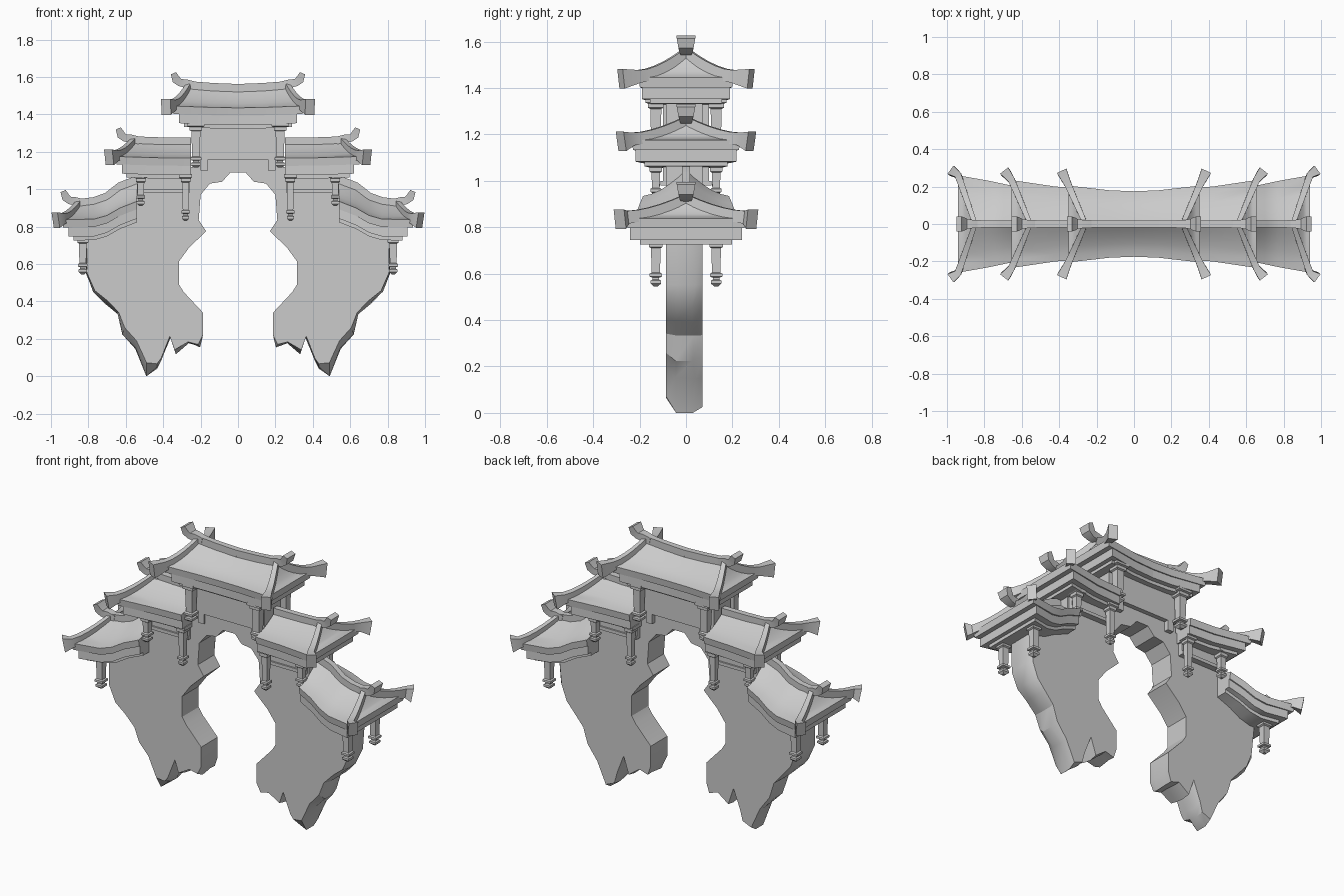
import bpy, bmesh, random
from mathutils import Vector

random.seed(4)
old = bpy.data.objects.get("Cube")
if old:
    bpy.data.objects.remove(old, do_unlink=True)

stone = bpy.data.materials.new("pale_grey_stone")
stone.use_nodes = True
grey = (0.6, 0.6, 0.6, 1.0)
stone.diffuse_color = grey
stone.node_tree.nodes["Principled BSDF"].inputs["Base Color"].default_value = grey


def add_mesh(name, verts, faces, mirror_x=True, mirror_y=False):
    mesh = bpy.data.meshes.new(name)
    mesh.from_pydata([tuple(v) for v in verts], [], faces)
    bm = bmesh.new()
    bm.from_mesh(mesh)
    bmesh.ops.recalc_face_normals(bm, faces=bm.faces)
    bm.to_mesh(mesh)
    bm.free()
    mesh.materials.append(stone)
    obj = bpy.data.objects.new(name, mesh)
    bpy.context.collection.objects.link(obj)
    bpy.ops.object.select_all(action="DESELECT")
    obj.select_set(True)
    bpy.context.view_layer.objects.active = obj
    bpy.ops.object.shade_smooth_by_angle(angle=0.5)
    if mirror_x or mirror_y:
        mod = obj.modifiers.new("Mirror", "MIRROR")
        mod.use_axis = (mirror_x, mirror_y, False)
    return obj


def bridge(rings):
    """Side faces joining closed rings of equal length."""
    n = len(rings[0])
    return [(r * n + i, r * n + (i + 1) % n, (r + 1) * n + (i + 1) % n, (r + 1) * n + i)
            for r in range(len(rings) - 1) for i in range(n)]


def loft(name, rings, **mirrors):
    n = len(rings[0])
    last = (len(rings) - 1) * n
    faces = bridge(rings) + [tuple(range(n)), tuple(range(last, last + n))]
    return add_mesh(name, [p for ring in rings for p in ring], faces, **mirrors)


def bar(name, points, **mirrors):
    """Rectangular bar through points (x, y, z, width, height)."""
    rings = []
    for i, p in enumerate(points):
        a, b = points[max(i - 1, 0)], points[min(i + 1, len(points) - 1)]
        along = (Vector(b[:3]) - Vector(a[:3])).normalized()
        side = along.cross(Vector((0, 0, 1))).normalized()
        up = side.cross(along)
        c = Vector(p[:3])
        rings.append([c + side * u * p[3] / 2 + up * v * p[4] / 2
                      for u, v in ((-1, -1), (1, -1), (1, 1), (-1, 1))])
    return loft(name, rings, **mirrors)


def slab(name, stations):
    """Level-sided solid through stations (x, half width, bottom, top)."""
    return loft(name, [[(x, -w, lo), (x, w, lo), (x, w, hi), (x, -w, hi)]
                       for x, w, lo, hi in stations])


STEPS = 5


def sag(t, ridge, eave):
    return eave + (ridge - eave) * (1 - t) ** 1.6


def roof(tier, stations, overhang, tip):
    """Hipped concave roof from stations (x, ridge z, eave z, half width)."""
    rings = []
    for k, (x, ridge, eave, w) in enumerate(stations):
        out = overhang if k == len(stations) - 1 else 0
        ring = []
        for i in range(-STEPS, STEPS + 1):
            t = abs(i) / STEPS
            ring.append((x + out * t, w * i / STEPS, sag(t, ridge, eave)))
        for s in (1, -1):
            ring.append((x + out * 0.95, s * w * 0.97, eave - 0.042))
        rings.append(ring)
    n, top = len(rings[0]), 2 * STEPS
    faces = bridge(rings)
    starts = [(len(rings) - 1) * n]
    if stations[0][0] > 0:
        starts.append(0)
    for b in starts:
        for i in range(STEPS - 1):
            faces.append((b + i, b + i + 1, b + top - i - 1, b + top - i))
        faces.append((b + STEPS - 1, b + STEPS, b + STEPS + 1))
        faces.append((b, b + top, b + top + 1, b + top + 2))
    add_mesh(tier + "_roof", [p for ring in rings for p in ring], faces)

    # Ridge cap and its curled end ornament
    bar(tier + "_ridge", [(x, 0, z + 0.005, 0.035, 0.045) for x, z, e, w in stations])
    x, z, eave, w = stations[-1]
    curl = ((-0.03, 0.005, 0.04, 0.04), (0.02, 0.015, 0.045, 0.045), (0.05, 0.02, 0.055, 0.04),
            (0.07, 0.035, 0.065, 0.045), (0.085, 0.07, 0.08, 0.03))
    bar(tier + "_ridge_ornament", [(x + dx, 0, z + dz, a, h) for dx, dz, a, h in curl])

    # Hip bars ending in upturned flared tips
    hip = []
    for i in range(STEPS + 1):
        t = i / STEPS
        hip.append((x + overhang * t, w * t, sag(t, z, eave) + 0.005,
                    0.025 + 0.012 * t, 0.035 + 0.02 * t))
    hip.append((*tip, 0.055, 0.085))
    bar(tier + "_hip_bars", hip, mirror_y=True)

    # Stepped beams under the eaves
    for label, scale, high, low, inset in (("beam", 0.93, 0.04, 0.092, 0.035),
                                           ("moulding", 0.76, 0.09, 0.112, 0.06)):
        ends = [s[0] for s in stations[:-1]] + [x + overhang - inset]
        slab(tier + "_" + label, [(e, s[3] * scale, s[2] - low, s[2] - high)
                                  for e, s in zip(ends, stations)])


def post(name, x, top, bottom, half):
    """Square hanging post with stepped capital and pointed finial."""
    profile = [(1.9, top), (1.9, top - 0.018), (1.4, top - 0.022), (1.4, top - 0.04),
               (1, top - 0.045), (0.85, bottom + 0.06), (1.25, bottom + 0.055),
               (1.25, bottom + 0.042), (0.7, bottom + 0.038), (0.7, bottom + 0.03),
               (1.05, bottom + 0.025), (1.05, bottom + 0.012), (0.4, bottom)]
    rings = [[(x + u * k * half, 0.13 + v * k * half, z)
              for u, v in ((-1, -1), (1, -1), (1, 1), (-1, 1))] for k, z in profile]
    loft(name, rings, mirror_y=True)


# Three roof tiers
roof("top", [(0, 1.535, 1.435, 0.175), (0.13, 1.54, 1.437, 0.18),
             (0.26, 1.55, 1.445, 0.205)], 0.09, (0.385, 0.28, 1.44))
roof("middle", [(0.25, 1.25, 1.167, 0.19), (0.42, 1.25, 1.168, 0.2),
                (0.555, 1.255, 1.175, 0.235)], 0.1, (0.69, 0.28, 1.17))
roof("lower", [(0.54, 1.045, 0.935, 0.185), (0.63, 1.01, 0.9, 0.2), (0.7, 0.955, 0.86, 0.215),
               (0.77, 0.93, 0.84, 0.23), (0.85, 0.92, 0.838, 0.26)], 0.09, (0.975, 0.285, 0.835))

# Hanging posts
post("top_post", 0.225, 1.355, 1.115, 0.024)
post("middle_inner_post", 0.28, 1.08, 0.83, 0.018)
post("middle_outer_post", 0.52, 1.08, 0.91, 0.019)
post("lower_post", 0.83, 0.755, 0.545, 0.021)

# Panels and lintels between the posts
slab("top_panel", [(0, 0.1, 1.16, 1.36), (0.22, 0.1, 1.16, 1.36)])
slab("panel_bracket", [(0.16, 0.1, 1.1, 1.16), (0.2, 0.1, 1.1, 1.16)])
slab("middle_panel", [(0.26, 0.1, 1, 1.09), (0.53, 0.1, 1, 1.09)])
slab("middle_lintel", [(0.26, 0.11, 0.98, 1), (0.53, 0.11, 0.98, 1)])

# Broken wall: arch opening, then ragged foot and outer edge, then top
arch = [(0.04, 1.09), (0.085, 1.04), (0.15, 1.03), (0.2, 0.97), (0.21, 0.835),
        (0.17, 0.775), (0.26, 0.69), (0.315, 0.615), (0.315, 0.49), (0.29, 0.45), (0.187, 0.34),
        (0.187, 0.22)]
ragged = [(0.2, 0.15), (0.26, 0.17), (0.33, 0.11), (0.36, 0.2), (0.41, 0.08), (0.43, 0.03),
          (0.49, 0), (0.55, 0.14), (0.62, 0.22), (0.645, 0.33), (0.72, 0.39), (0.78, 0.45),
          (0.82, 0.55)]
crown = [(0.81, 0.78), (0.72, 0.82), (0.54, 0.95), (0.54, 1.12), (0.24, 1.12), (0.24, 1.38)]
half = [(x, z, False) for x, z in arch] + [(x, z, True) for x, z in ragged]
half += [(x, z, False) for x, z in crown]
rings = []
for y, chip in ((-0.087, 0.13), (-0.045, 0.04), (0.03, 0.03), (0.072, 0.1)):
    side = []
    for x, z, rough in half:
        k = chip * random.uniform(0.15, 1) if rough else 0
        if z == 0:
            k = 0 if abs(y) < 0.05 else k
        dy = random.uniform(-0.012, 0.012) if rough and abs(y) < 0.05 else 0
        side.append((x + (0.48 - x) * k, y + dy, z + (0.6 - z) * k))
    rings.append(side + [(-x, y, z) for x, y, z in reversed(side)])
loft("broken_wall", rings, mirror_x=False)
